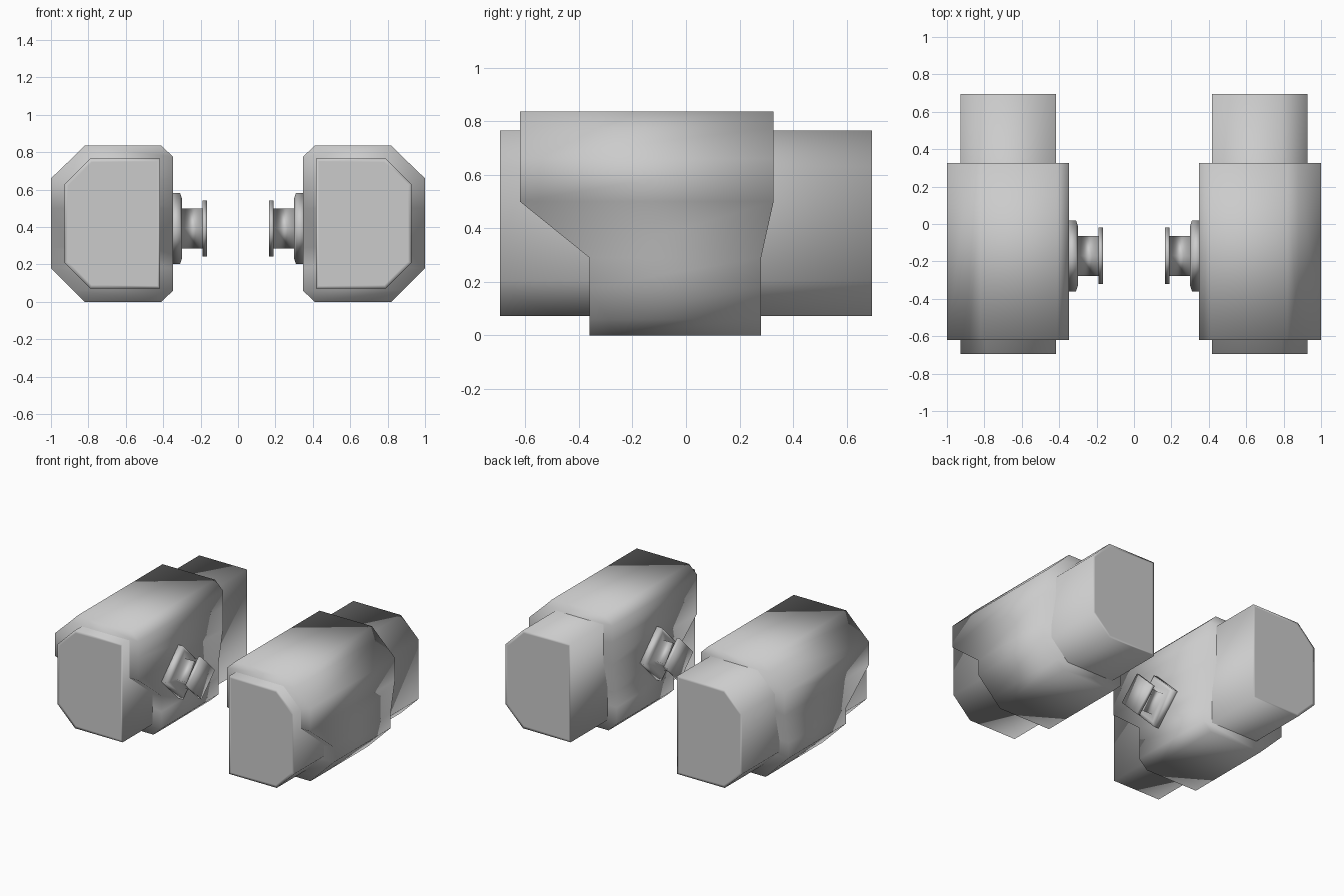
import bpy, bmesh, math

if "Cube" in bpy.data.objects:
    bpy.data.objects.remove(bpy.data.objects["Cube"])


def make(name, rings, inset=0.0):
    """Loft closed rings, cap both ends, smooth, and mirror across x = 0."""
    bm = bmesh.new()
    loops = [[bm.verts.new(p) for p in ring] for ring in rings]
    n = len(loops[0])
    for a, b in zip(loops, loops[1:]):
        for i in range(n):
            j = (i + 1) % n
            bm.faces.new((a[i], a[j], b[j], b[i]))
    caps = [bm.faces.new(loops[0][::-1]), bm.faces.new(loops[-1])]
    bmesh.ops.recalc_face_normals(bm, faces=bm.faces)
    if inset:
        bmesh.ops.inset_individual(bm, faces=caps, thickness=inset)
    for f in bm.faces:
        f.smooth = True
    me = bpy.data.meshes.new(name)
    bm.to_mesh(me)
    bm.free()
    ob = bpy.data.objects.new(name, me)
    bpy.context.collection.objects.link(ob)
    m = ob.modifiers.new("Mirror", 'MIRROR')
    m.use_axis[0] = True
    m.use_clip = False
    m.use_mirror_merge = False
    return ob


# Long inner pods, chamfered on the outer side
section = [(0.417, 0.072), (0.79, 0.072), (0.927, 0.207),
           (0.927, 0.63), (0.79, 0.765), (0.417, 0.765)]
make("pod_core", [[(x, y, z) for x, z in section] for y in (-0.695, 0.695)], 0.02)

# Wrapping shells, stacked by height: z, inner x, outer x, front y, back y
levels = [(0.0, 0.41, 0.82, -0.36, 0.28),
          (0.06, 0.347, 0.88, -0.36, 0.28),
          (0.18, 0.347, 1.0, -0.36, 0.28),
          (0.29, 0.347, 1.0, -0.36, 0.28),
          (0.50, 0.347, 1.0, -0.62, 0.327),
          (0.66, 0.347, 1.0, -0.62, 0.327),
          (0.775, 0.347, 0.88, -0.62, 0.327),
          (0.835, 0.41, 0.82, -0.62, 0.327)]
make("pod_shell", [[(a, f, z), (b, f, z), (b, r, z), (a, r, z)]
                   for z, a, b, f, r in levels])

# Four-sided mounting hubs on the inner faces: x, radius
profile = [(0.36, 0.19), (0.31, 0.19), (0.30, 0.16), (0.30, 0.107),
           (0.19, 0.107), (0.19, 0.15), (0.167, 0.15)]
turns = [math.tau * i / 4 for i in range(4)]
make("mount_hub", [[(x, -0.17 + r * math.cos(t), 0.392 + r * math.sin(t))
                    for t in turns] for x, r in profile])
